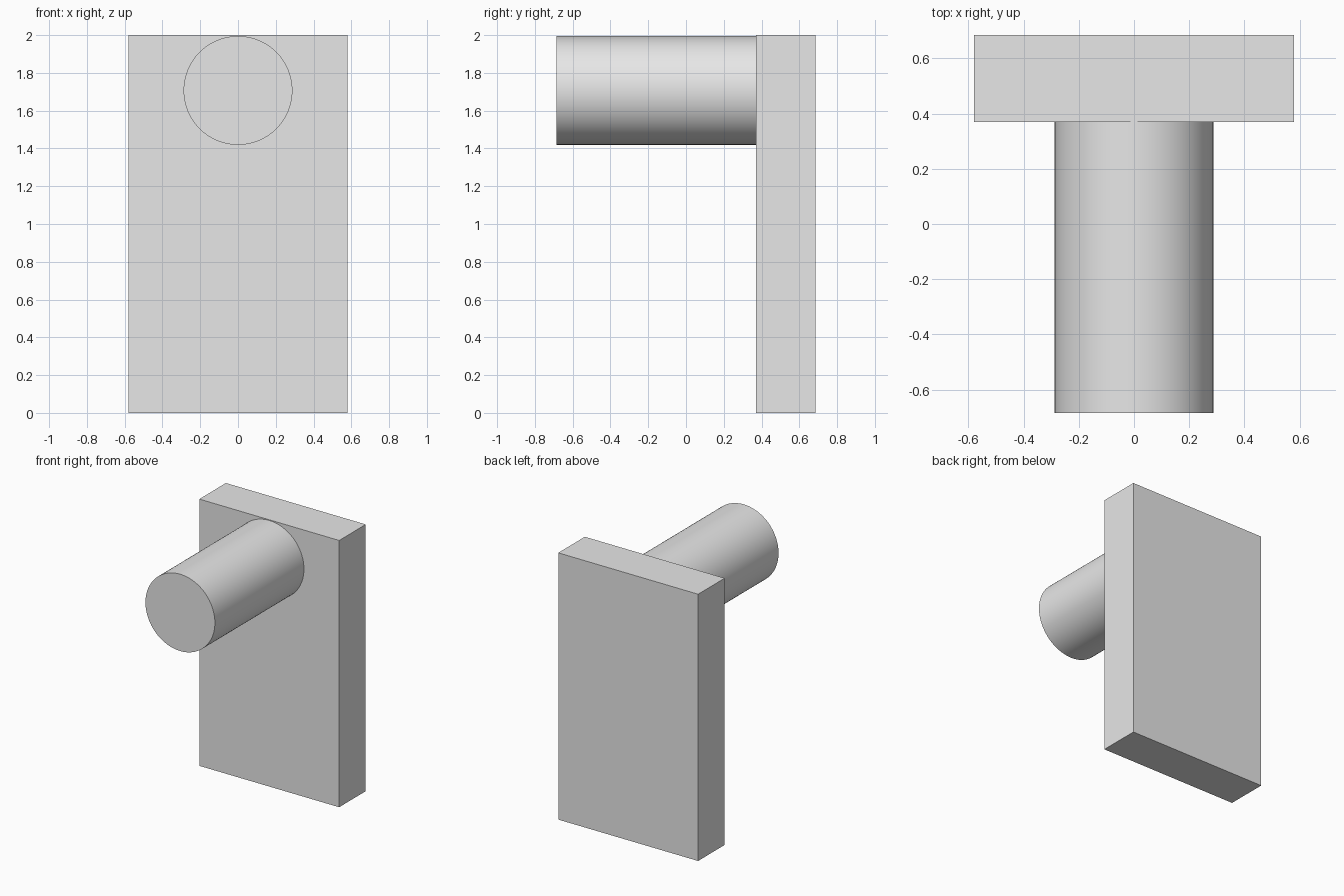
import bpy
import math

cube = bpy.data.objects.get("Cube")
if cube:
    bpy.data.objects.remove(cube, do_unlink=True)

# Single plain grey
grey = bpy.data.materials.new("light_grey")
grey.use_nodes = True
color = (0.8, 0.8, 0.8, 1)
grey.diffuse_color = color
grey.node_tree.nodes["Principled BSDF"].inputs["Base Color"].default_value = color

WIDTH, HEIGHT = 1.16, 2.0
FRONT, JOINT, BACK = -0.685, 0.37, 0.685
RADIUS = 0.288
PEG_Z = 1.707


def finish(name):
    obj = bpy.context.object
    obj.name = obj.data.name = name
    obj.data.materials.append(grey)
    bpy.ops.object.transform_apply(location=False, rotation=True, scale=True)
    return obj


# Upright slab at the back
bpy.ops.mesh.primitive_cube_add(size=1, location=(0, (JOINT + BACK) / 2, HEIGHT / 2))
bpy.context.object.scale = (WIDTH, BACK - JOINT, HEIGHT)
finish("back_plate")

# Round peg reaching forward from the top of the slab
bpy.ops.mesh.primitive_cylinder_add(
    vertices=96, radius=RADIUS, depth=JOINT - FRONT,
    location=(0, (FRONT + JOINT) / 2, PEG_Z), rotation=(math.pi / 2, 0, 0))
finish("peg")
bpy.ops.object.shade_smooth_by_angle(angle=math.radians(30))
